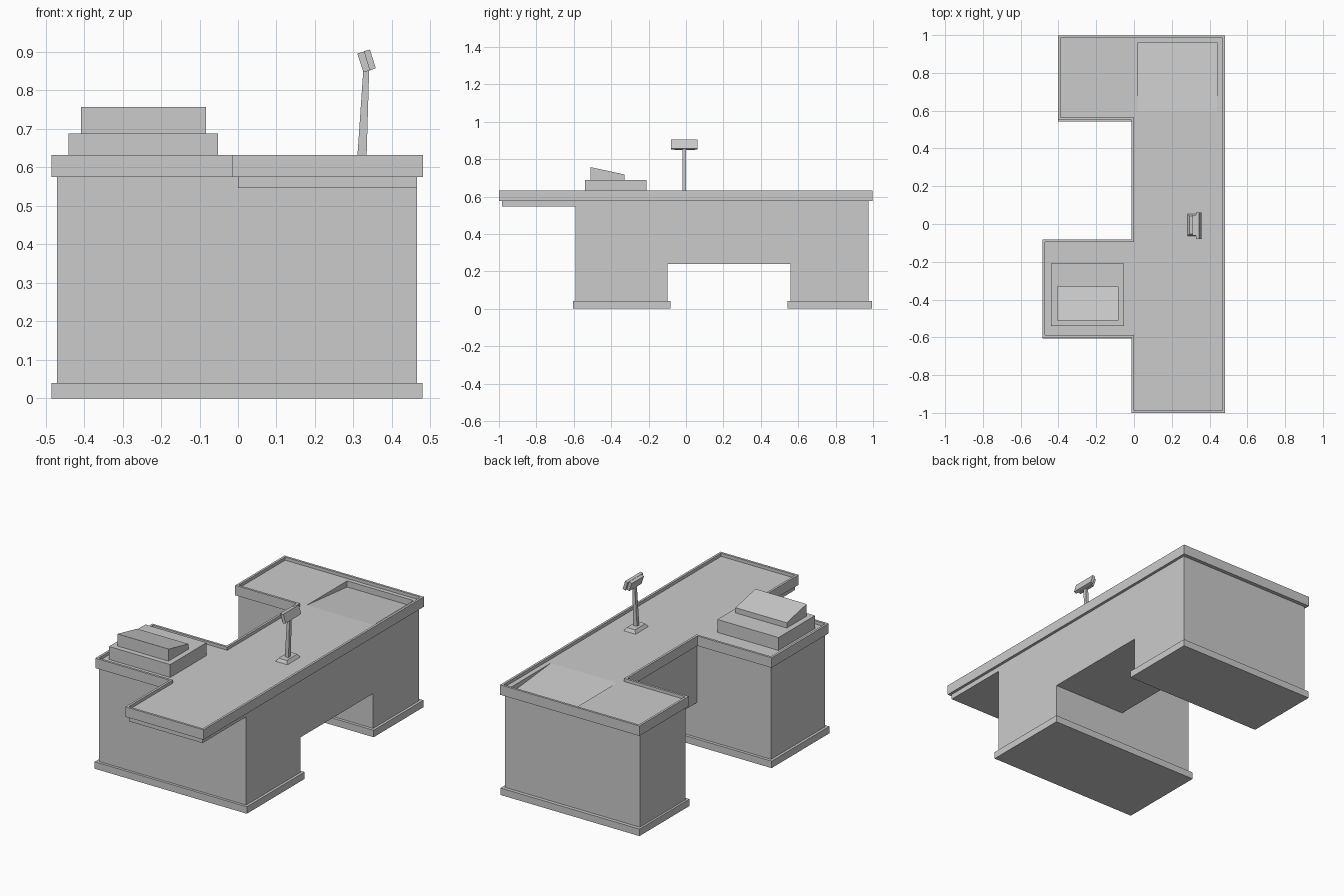
import bpy, bmesh
from mathutils import Vector

if "Cube" in bpy.data.objects:
    bpy.data.objects.remove(bpy.data.objects["Cube"])


def prism(name, pts, lo, hi, axis="z", inset=0.0, sink=0.0):
    """Extrude a 2D outline along an axis; optionally inset and sink the far cap."""
    place = {"x": lambda a, b, d: (d, a, b),
             "y": lambda a, b, d: (a, d, b),
             "z": lambda a, b, d: (a, b, d)}[axis]
    bm = bmesh.new()
    low = [bm.verts.new(place(a, b, lo)) for a, b in pts]
    high = [bm.verts.new(place(a, b, hi)) for a, b in pts]
    bm.faces.new(low[::-1])
    cap = bm.faces.new(high)
    n = len(pts)
    for i in range(n):
        j = (i + 1) % n
        bm.faces.new((low[i], low[j], high[j], high[i]))
    bmesh.ops.recalc_face_normals(bm, faces=bm.faces)
    if inset:
        bmesh.ops.inset_region(bm, faces=[cap], thickness=inset, use_even_offset=True)
        if sink:
            # vertical walls down to the sunken floor
            out = bmesh.ops.extrude_discrete_faces(bm, faces=[cap])
            bmesh.ops.translate(bm, verts=out["faces"][0].verts, vec=Vector((0, 0, -sink)))
    mesh = bpy.data.meshes.new(name)
    bm.to_mesh(mesh)
    bm.free()
    obj = bpy.data.objects.new(name, mesh)
    bpy.context.collection.objects.link(obj)
    return obj


def box(name, x0, x1, y0, y1, z0, z1):
    return prism(name, [(x0, y0), (x1, y0), (x1, y1), (x0, y1)], z0, z1)


def cut(obj, cutter):
    mod = obj.modifiers.new("cut", "BOOLEAN")
    mod.operation, mod.solver, mod.object = "DIFFERENCE", "EXACT", cutter
    bpy.context.view_layer.objects.active = obj
    bpy.ops.object.modifier_apply(modifier=mod.name)
    bpy.data.objects.remove(cutter)


# Cabinet: C-shaped plan with an opening through the lower middle
cabinet = prism("cabinet", [(-0.47, -0.59), (0.465, -0.59), (0.465, 0.975), (-0.39, 0.975),
                            (-0.39, 0.56), (0, 0.56), (0, -0.10), (-0.47, -0.10)], 0.03, 0.578)
cut(cabinet, box("opening_cutter", -0.6, 0.6, -0.10, 0.56, -0.1, 0.24))

# Plinths
box("front_plinth", -0.485, 0.48, -0.605, -0.083, 0, 0.04)
box("back_plinth", -0.402, 0.48, 0.543, 0.995, 0, 0.04)

# Countertop: raised lip around a sunken floor, with a sloping bagging well
top = prism("countertop", [(-0.485, -0.60), (-0.014, -0.60), (-0.014, -1.0), (0.481, -1.0),
                           (0.481, 0.997), (-0.403, 0.997), (-0.403, 0.55), (-0.014, 0.55),
                           (-0.014, -0.083), (-0.485, -0.083)],
            0.575, 0.632, inset=0.013, sink=0.018)
cut(top, prism("well_cutter", [(0.585, 0.615), (0.96, 0.579), (0.96, 0.66), (0.585, 0.66)],
               0.02, 0.44, "x"))

# Tray under the front overhang
box("overhang_tray", 0, 0.465, -0.985, -0.585, 0.546, 0.58)

# Cash register: drawer and wedge-shaped body
box("register_drawer", -0.44, -0.052, -0.54, -0.21, 0.61, 0.688)
prism("register_body", [(-0.51, 0.685), (-0.33, 0.685), (-0.33, 0.718), (-0.51, 0.757)],
      -0.408, -0.083, "x")

# Customer display on a post
foot = box("display_foot", 0.28, 0.36, -0.065, 0.055, 0.61, 0.632)
for v in foot.data.vertices:
    if v.co.z > 0.62:
        v.co.x = 0.32 + (v.co.x - 0.32) * 0.65
        v.co.y = -0.005 + (v.co.y + 0.005) * 0.8
prism("display_post", [(0.31, 0.625), (0.334, 0.625), (0.341, 0.86), (0.326, 0.86)],
      -0.02, 0.0, "y")
prism("display_back", [(0.31, 0.896), (0.328, 0.901), (0.344, 0.852), (0.326, 0.848)],
      -0.062, 0.048, "y")
prism("display_screen", [(0.327, 0.902), (0.343, 0.906), (0.358, 0.858), (0.342, 0.852)],
      -0.08, 0.062, "y")
